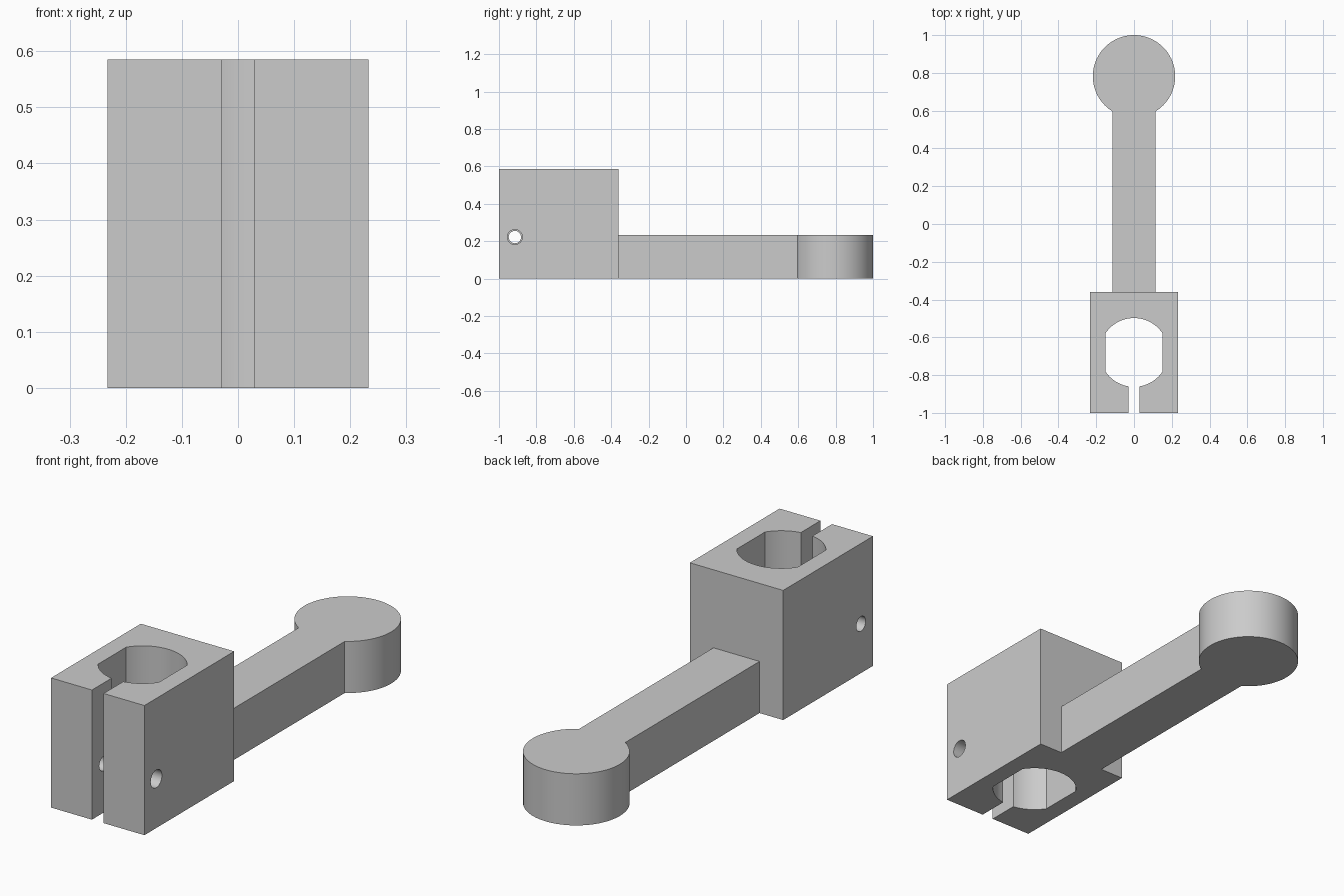
import bpy, bmesh
from math import pi, sin, cos, asin, acos
from mathutils import Matrix

cube = bpy.data.objects.get("Cube")
if cube:
    bpy.data.objects.remove(cube, do_unlink=True)

grey = bpy.data.materials.new("plain grey")
grey.use_nodes = True
color = (0.6, 0.6, 0.6, 1)
grey.diffuse_color = color
grey.node_tree.nodes["Principled BSDF"].inputs["Base Color"].default_value = color


def arc(cy, r, start, end, n):
    """Points on a circle centred at (0, cy)."""
    angles = [start + (end - start) * i / n for i in range(n + 1)]
    return [(r * cos(a), cy + r * sin(a)) for a in angles]


def add_object(name, bm):
    bmesh.ops.recalc_face_normals(bm, faces=bm.faces)
    mesh = bpy.data.meshes.new(name)
    bm.to_mesh(mesh)
    bm.free()
    mesh.materials.append(grey)
    obj = bpy.data.objects.new(name, mesh)
    bpy.context.collection.objects.link(obj)
    return obj


def extrude_outline(name, outline, height):
    bm = bmesh.new()
    face = bm.faces.new([bm.verts.new((x, y, 0)) for x, y in outline])
    top = bmesh.ops.extrude_face_region(bm, geom=[face])["geom"]
    verts = [v for v in top if isinstance(v, bmesh.types.BMVert)]
    bmesh.ops.translate(bm, verts=verts, vec=(0, 0, height))
    return add_object(name, bm)


# Split clamp block: right half of the outline, mirrored to the left
half_w, front, back = 0.233, -1.0, -0.36
bore_y, bore_r, flat_x, slot_x = -0.68, 0.182, 0.152, 0.029
flat_a, slot_a = acos(flat_x / bore_r), acos(slot_x / bore_r)
inner = arc(bore_y, bore_r, -slot_a, -flat_a, 12) + arc(bore_y, bore_r, flat_a, pi / 2, 14)
outer = [(half_w, back), (half_w, front), (slot_x, front)]
right = outer + inner
left = [(-x, y) for x, y in reversed(right[:-1])]
block = extrude_outline("clamp_block", right + left, 0.585)

# Screw hole: wider in one jaw than in the other
for side, radius in ((1, 0.04), (-1, 0.033)):
    bm = bmesh.new()
    place = Matrix.Translation((side * 0.15, -0.915, 0.222)) @ Matrix.Rotation(pi / 2, 4, 'Y')
    bmesh.ops.create_cone(bm, cap_ends=True, segments=32, radius1=radius,
                          radius2=radius, depth=0.28, matrix=place)
    cutter = add_object("screw_hole_cutter", bm)
    cutter.hide_render = True
    mod = block.modifiers.new("screw_hole", 'BOOLEAN')
    mod.operation, mod.solver, mod.object = 'DIFFERENCE', 'EXACT', cutter
    bpy.context.view_layer.update()
    cut = bpy.data.meshes.new_from_object(
        block.evaluated_get(bpy.context.evaluated_depsgraph_get()))
    block.modifiers.clear()
    block.data = cut
    bpy.data.objects.remove(cutter, do_unlink=True)

# Lever arm ending in a round knob, one continuous outline
arm_x, knob_y, knob_r = 0.115, 0.782, 0.218
neck = asin(arm_x / knob_r)
knob = arc(knob_y, knob_r, neck - pi / 2, 1.5 * pi - neck, 64)
lever = extrude_outline("lever_arm", [(-arm_x, back), (arm_x, back)] + knob, 0.233)

# Smooth the round walls, keep the edges crisp
bpy.ops.object.select_all(action='DESELECT')
for obj in (block, lever):
    obj.select_set(True)
bpy.context.view_layer.objects.active = block
bpy.ops.object.shade_smooth_by_angle(angle=pi / 7)
